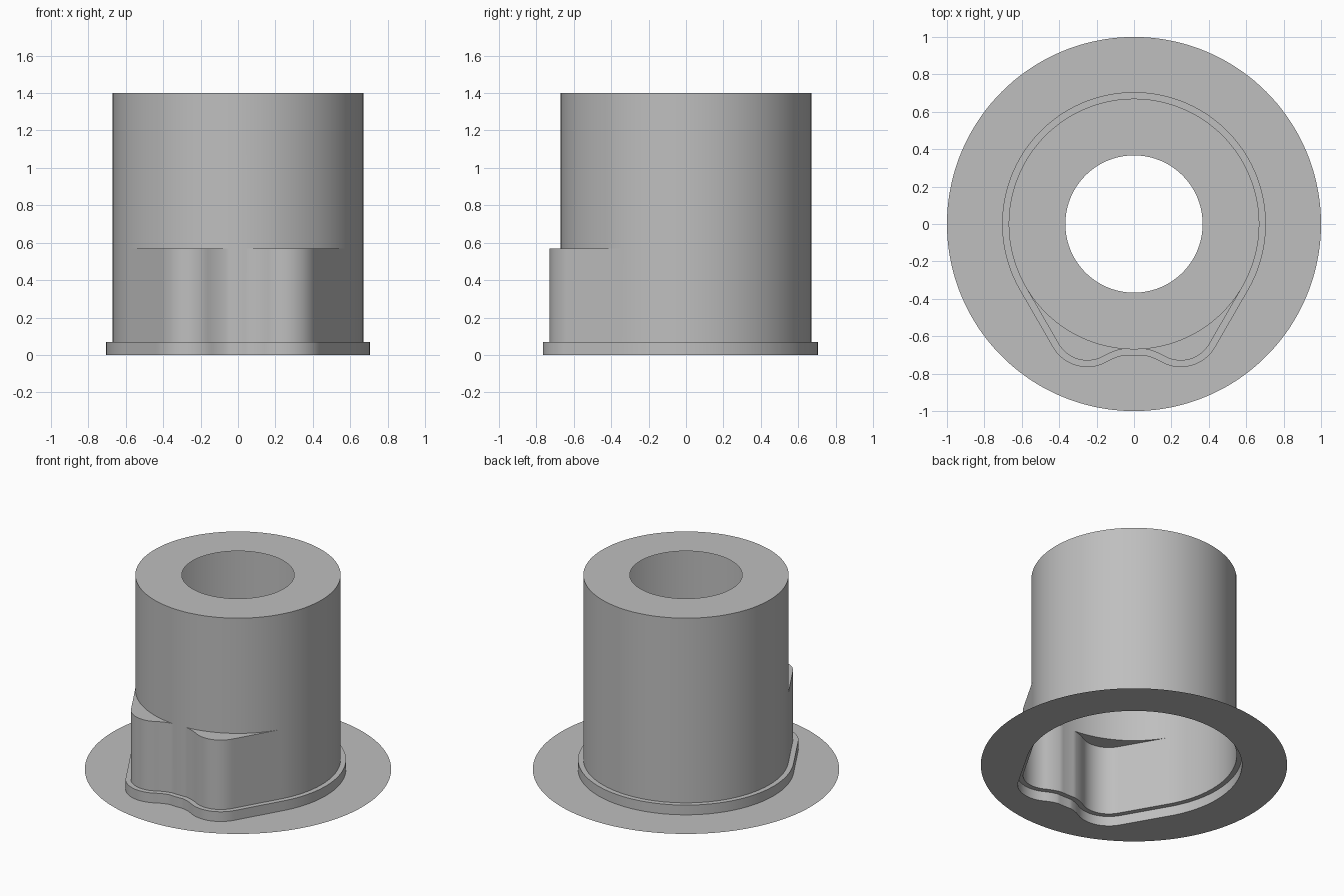
import bpy
import bmesh
from math import sin, cos, radians, atan2, hypot, pi

cube = bpy.data.objects.get("Cube")
if cube:
    bpy.data.objects.remove(cube, do_unlink=True)

BODY_R, HOLE_R, DISC_R = 0.67, 0.367, 1.0
RIM = 0.035                                # how far the foot rim stands out
RIM_Z, LOBE_Z, TOP_Z = 0.07, 0.57, 1.4
LOBE_X, LOBE_Y, LOBE_R = 0.25, -0.553, 0.177
DIP_TOP = -0.663


def arc(cx, cy, r, start, end, steps):
    return [(cx + r * cos(start + (end - start) * i / steps),
             cy + r * sin(start + (end - start) * i / steps))
            for i in range(steps + 1)]


def segment(a, b, steps):
    return [(a[0] + (b[0] - a[0]) * i / steps, a[1] + (b[1] - a[1]) * i / steps)
            for i in range(1, steps)]


def outline(offset):
    """Round body with two front lobes joined by a shallow dip."""
    drop = DIP_TOP - LOBE_Y
    dip_r = (LOBE_X ** 2 + drop ** 2 - LOBE_R ** 2) / (2 * (LOBE_R + drop))
    dip_y = DIP_TOP - dip_r
    join = atan2(dip_y - LOBE_Y, LOBE_X)   # direction from left lobe to dip
    r = LOBE_R + offset
    body = arc(0, 0, BODY_R + offset, radians(-30), radians(210), 96)
    left = arc(-LOBE_X, LOBE_Y, r, radians(210), 2 * pi + join, 20)
    dip = arc(0, dip_y, dip_r - offset, pi + join, -join, 24)
    right = [(-x, y) for x, y in reversed(left)]
    pts = (body + segment(body[-1], left[0], 14) + left + dip[1:-1] + right
           + segment(right[-1], body[0], 14))
    return [on_circle(p, BODY_R + offset) if hypot(*p) < BODY_R + offset else p
            for p in pts]


def on_circle(p, r):
    k = r / hypot(*p)
    return (p[0] * k, p[1] * k)


def circle_like(pts, r):
    return [on_circle(p, r) for p in pts]


def skin(name, rings, material):
    """Thin surface running through a list of (points, height) rings."""
    bm = bmesh.new()
    rows = [[bm.verts.new((x, y, z)) for x, y in pts] for pts, z in rings]
    for low, high in zip(rows, rows[1:]):
        for i in range(len(low)):
            j = (i + 1) % len(low)
            bm.faces.new((low[i], low[j], high[j], high[i]))
    bmesh.ops.remove_doubles(bm, verts=bm.verts, dist=1e-5)
    mesh = bpy.data.meshes.new(name)
    bm.to_mesh(mesh)
    bm.free()
    obj = bpy.data.objects.new(name, mesh)
    bpy.context.collection.objects.link(obj)
    mesh.materials.append(material)
    bpy.ops.object.select_all(action='DESELECT')
    obj.select_set(True)
    bpy.context.view_layer.objects.active = obj
    bpy.ops.object.shade_smooth_by_angle(angle=radians(30))
    return obj


grey = bpy.data.materials.new("plain grey")
grey.use_nodes = True
colour = (0.52, 0.52, 0.52, 1)
grey.diffuse_color = colour
grey.node_tree.nodes["Principled BSDF"].inputs["Base Color"].default_value = colour

foot, wall = outline(RIM), outline(0)
body = circle_like(wall, BODY_R)

# Flat base flange with an opening shaped like the foot
skin("base_flange", [(circle_like(foot, DISC_R), 0), (foot, 0)], grey)
# Low rim and its ledge
skin("foot_rim", [(foot, 0), (foot, RIM_Z), (wall, RIM_Z)], grey)
# Lobed lower wall, lobe caps, round upper wall and top ring with a hole
skin("hollow_body", [(wall, RIM_Z), (wall, LOBE_Z), (body, LOBE_Z),
                     (body, TOP_Z), (circle_like(wall, HOLE_R), TOP_Z)], grey)
